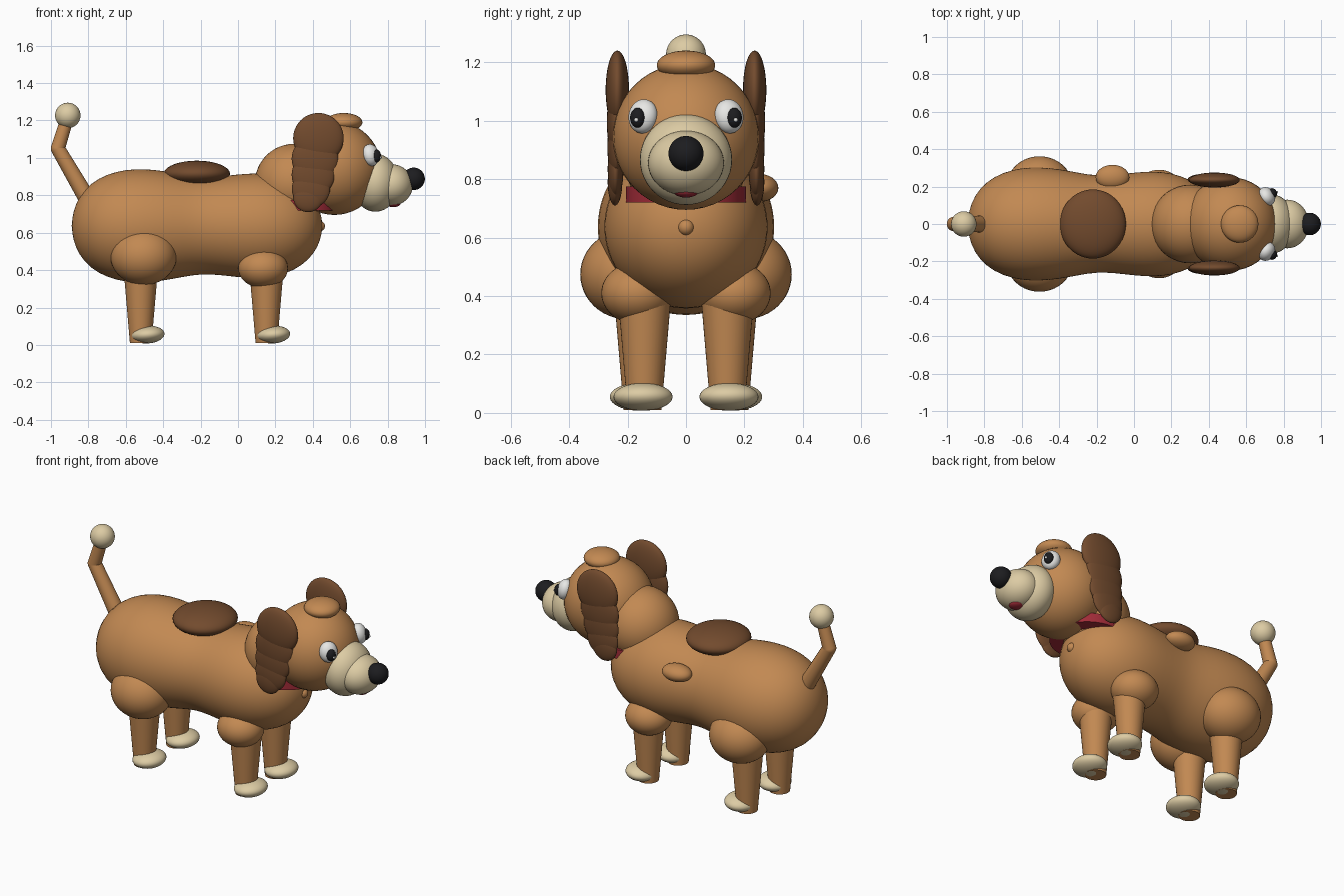
import bpy, bmesh, math
from mathutils import Matrix, Vector

cube = bpy.data.objects.get("Cube")
if cube:
    bpy.data.objects.remove(cube, do_unlink=True)


def make_material(name, rgb):
    m = bpy.data.materials.new(name)
    m.use_nodes = True
    m.diffuse_color = (*rgb, 1)
    m.node_tree.nodes["Principled BSDF"].inputs["Base Color"].default_value = (*rgb, 1)
    return m


TAN = make_material("tan fur", (0.54, 0.25, 0.085))
DARK = make_material("dark brown fur", (0.17, 0.07, 0.027))
CREAM = make_material("cream fur", (0.72, 0.60, 0.37))
WHITE = make_material("eye white", (0.85, 0.85, 0.83))
BLACK = make_material("black", (0.012, 0.012, 0.014))
RED = make_material("red", (0.36, 0.025, 0.04))


def add_object(name, bm, mat):
    bmesh.ops.recalc_face_normals(bm, faces=bm.faces)
    mesh = bpy.data.meshes.new(name)
    bm.to_mesh(mesh)
    bm.free()
    mesh.materials.append(mat)
    ob = bpy.data.objects.new(name, mesh)
    bpy.context.collection.objects.link(ob)
    bpy.context.view_layer.objects.active = ob
    bpy.ops.object.select_all(action="DESELECT")
    ob.select_set(True)
    bpy.ops.object.shade_smooth_by_angle(angle=math.radians(40))
    return ob


def ellipsoid(name, mat, centre, radii, turn=0, pitch=0):
    bm = bmesh.new()
    bmesh.ops.create_uvsphere(bm, u_segments=40, v_segments=24, radius=1)
    bm.transform(Matrix.Translation(centre) @ Matrix.Rotation(turn, 4, "Z")
                 @ Matrix.Rotation(pitch, 4, "Y") @ Matrix.Diagonal((*radii, 1)))
    return add_object(name, bm, mat)


def cone(name, mat, start, end, r1, r2):
    start, end = Vector(start), Vector(end)
    axis = end - start
    bm = bmesh.new()
    bmesh.ops.create_cone(bm, cap_ends=True, segments=40, radius1=r1, radius2=r2,
                          depth=axis.length)
    bm.transform(Matrix.Translation((start + end) / 2)
                 @ axis.to_track_quat("Z", "Y").to_matrix().to_4x4())
    return add_object(name, bm, mat)


# Body: profile (x, radius) turned around the long axis
profile = [(-.89, 0), (-.882, .07), (-.855, .15), (-.79, .228), (-.7, .277),
           (-.6, .302), (-.5, .305), (-.4, .295), (-.3, .275), (-.2, .258),
           (-.1, .263), (0, .276), (.1, .283), (.2, .274), (.3, .24),
           (.38, .182), (.43, .11), (.448, .04), (.45, 0)]
bm = bmesh.new()
verts = [bm.verts.new((x, 0, r)) for x, r in profile]
edges = [bm.edges.new(pair) for pair in zip(verts, verts[1:])]
bmesh.ops.spin(bm, geom=verts + edges, axis=(1, 0, 0), cent=(0, 0, 0),
               steps=40, angle=math.tau)
bmesh.ops.remove_doubles(bm, verts=bm.verts, dist=0.0005)
bm.transform(Matrix.Translation((0, 0, 0.637)))
body = add_object("body", bm, TAN)
body.modifiers.new("smooth", "SUBSURF").levels = 1

# Body details
ellipsoid("back_spot", DARK, (-.22, 0, .915), (.177, .185, .07))
ellipsoid("side_bump", TAN, (-.115, .25, .77), (.09, .066, .048))
ellipsoid("chest_button", TAN, (.437, 0, .635), (.028, .028, .028))

# Neck, collar and head
ellipsoid("neck", TAN, (.3, 0, .865), (.21, .21, .21))
cone("collar", RED, (.33, 0, .72), (.33, 0, .775), .205, .205)
ellipsoid("head", TAN, (.515, 0, .945), (.25, .25, .25))
ellipsoid("head_tuft", TAN, (.565, 0, 1.19), (.1, .1, .05))
ellipsoid("muzzle_base", CREAM, (.735, 0, .867), (.125, .158, .155))
ellipsoid("muzzle_tip", CREAM, (.82, 0, .855), (.115, .13, .111))
ellipsoid("nose", BLACK, (.939, 0, .888), (.06, .06, .06))
ellipsoid("tongue", RED, (.83, 0, .757), (.04, .042, .02))

# Paired parts
for side, s in (("left", 1), ("right", -1)):
    ellipsoid(side + "_eye", WHITE, (.71, s * .147, 1.015), (.042, .052, .059),
              s * math.radians(30), math.radians(-12))
    ellipsoid(side + "_pupil", BLACK, (.74, s * .165, 1.01), (.024, .027, .034),
              s * math.radians(30))
    ellipsoid(side + "_eye_glint", WHITE, (.763, s * .17, 1.003), (.006, .007, .007))

    # Ear: shrinking overlapping lobes (x, z, radius, half thickness)
    lobes = [(.43, 1.105, .135, .04), (.412, .995, .125, .034), (.402, .91, .115, .03),
             (.39, .835, .102, .027), (.375, .79, .08, .025)]
    for i, (x, z, r, t) in enumerate(lobes):
        ellipsoid(f"{side}_ear_lobe_{i + 1}", DARK, (x, s * (.235 + .002 * i), z), (r, t, r))

    # Legs
    for end, x, y in (("front", .152, .142), ("hind", -.52, .155)):
        cone(f"{side}_{end}_leg", TAN, (x, s * y, .01), (x, s * y, .42), .058, .093)
        ellipsoid(f"{side}_{end}_paw", CREAM, (x + .037, s * (y + .005), .055),
                  (.09, .101, .047), 0, math.radians(-4))
    ellipsoid(side + "_shoulder", TAN, (.134, s * .165, .41), (.133, .125, .106))
    ellipsoid(side + "_thigh", TAN, (-.505, s * .2, .474), (.177, .162, .154))

# Tail
bend = (-.963, 0, 1.05)
cone("tail_base", TAN, (-.8, 0, .77), bend, .046, .038)
ellipsoid("tail_bend", TAN, bend, (.038, .038, .038))
cone("tail_end", TAN, bend, (-.91, 0, 1.22), .038, .034)
ellipsoid("tail_ball", CREAM, (-.91, 0, 1.227), (.068, .068, .068))
